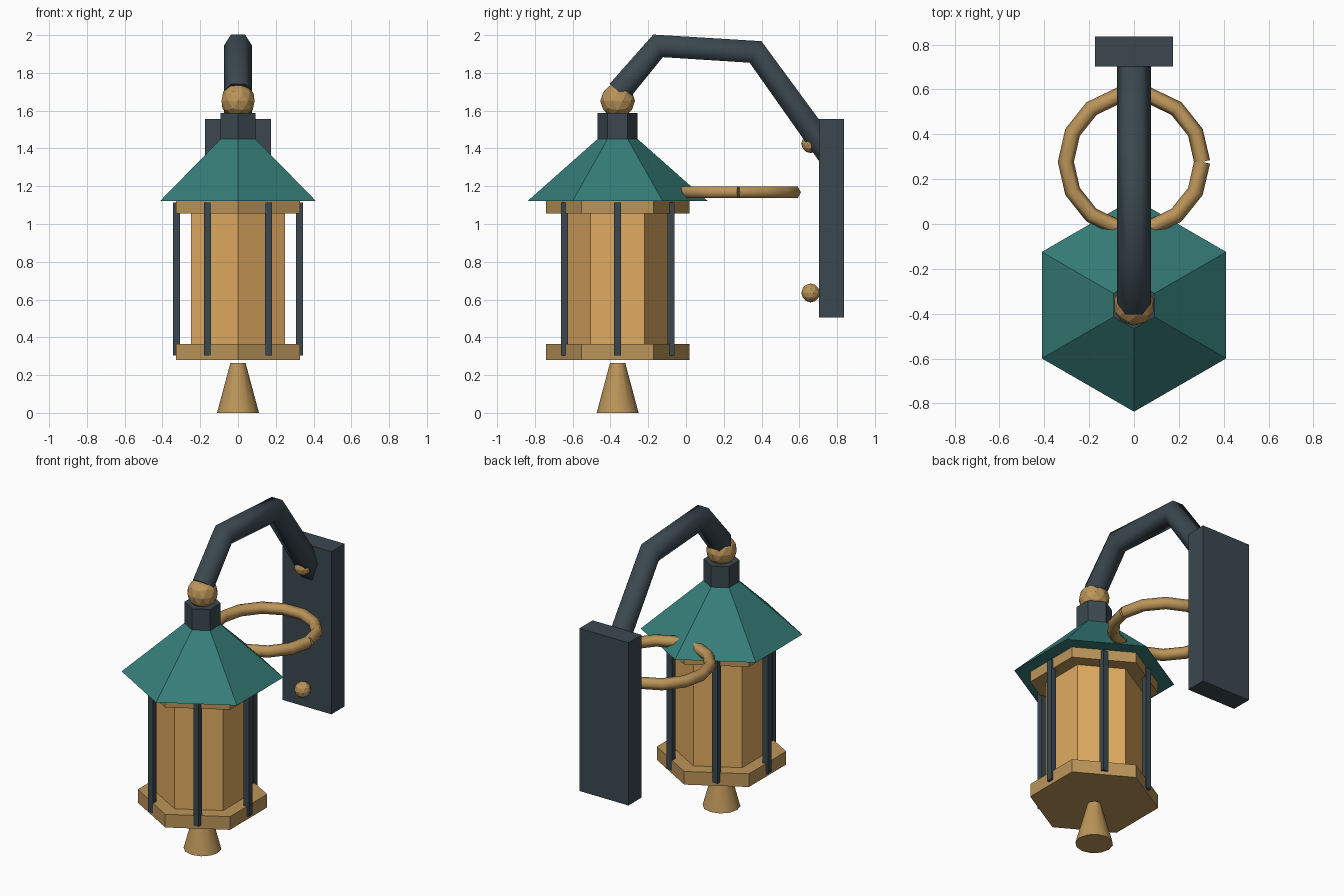
import bpy, bmesh, math
from mathutils import Vector, Matrix

if "Cube" in bpy.data.objects:
    bpy.data.objects.remove(bpy.data.objects["Cube"])

LY = -0.362  # lantern axis in y


def material(name, rgb):
    m = bpy.data.materials.new(name)
    m.diffuse_color = (*rgb, 1)
    m.use_nodes = True
    m.node_tree.nodes["Principled BSDF"].inputs["Base Color"].default_value = m.diffuse_color
    return m


IRON = material("iron", (0.043, 0.064, 0.078))
BRASS = material("brass", (0.50, 0.30, 0.10))
TEAL = material("teal", (0.036, 0.205, 0.188))
GLASS = material("amber_glass", (0.75, 0.41, 0.12))


def finish(name, bm, mat, smooth=None):
    bmesh.ops.recalc_face_normals(bm, faces=bm.faces)
    me = bpy.data.meshes.new(name)
    bm.to_mesh(me)
    bm.free()
    me.materials.append(mat)
    ob = bpy.data.objects.new(name, me)
    bpy.context.collection.objects.link(ob)
    if smooth:
        bpy.ops.object.select_all(action='DESELECT')
        bpy.context.view_layer.objects.active = ob
        ob.select_set(True)
        bpy.ops.object.shade_smooth_by_angle(angle=math.radians(smooth))
    return ob


def prism(name, r0, r1, z0, z1, mat, sides=6, smooth=None):
    # tapered polygon column on the lantern axis, one corner facing the front
    bm = bmesh.new()
    rings = [[bm.verts.new((r * math.sin(2 * math.pi * i / sides),
                            LY - r * math.cos(2 * math.pi * i / sides), z))
              for i in range(sides)] for r, z in ((r0, z0), (r1, z1))]
    for i in range(sides):
        j = (i + 1) % sides
        bm.faces.new((rings[0][i], rings[0][j], rings[1][j], rings[1][i]))
    bm.faces.new(rings[0])
    bm.faces.new(rings[1])
    return finish(name, bm, mat, smooth)


def box(name, centre, size, mat):
    bm = bmesh.new()
    bmesh.ops.create_cube(bm, size=1, matrix=Matrix.Translation(centre) @ Matrix.Diagonal((*size, 1)))
    return finish(name, bm, mat)


def ball(name, centre, r, mat):
    bm = bmesh.new()
    bmesh.ops.create_icosphere(bm, subdivisions=2, radius=r, matrix=Matrix.Translation(centre))
    return finish(name, bm, mat)


def tube(name, path, r, side_axis, mat, sides=6):
    # sweep a polygon along a path; side_axis(i) points across the tube
    bm = bmesh.new()
    pts = [Vector(p) for p in path]
    rings = []
    for i, p in enumerate(pts):
        t = Vector()
        if i > 0:
            t += (p - pts[i - 1]).normalized()
        if i < len(pts) - 1:
            t += (pts[i + 1] - p).normalized()
        t.normalize()
        up = side_axis.cross(t).normalized()
        side = t.cross(up)
        if abs(side_axis.z) > 0.5:
            side, up = up, side
        rings.append([bm.verts.new(p + r * (math.cos(a) * side + math.sin(a) * up))
                      for a in (2 * math.pi * k / sides for k in range(sides))])
    for a, b in zip(rings, rings[1:]):
        for k in range(sides):
            n = (k + 1) % sides
            bm.faces.new((a[k], a[n], b[n], b[k]))
    bm.faces.new(rings[0])
    bm.faces.new(rings[-1])
    return finish(name, bm, mat, 65)


# Lantern body
prism("finial", 0.111, 0.04, 0, 0.265, BRASS, sides=12, smooth=40)
prism("lower_flange", 0.38, 0.38, 0.28, 0.365, BRASS)
prism("glass_body", 0.286, 0.286, 0.36, 1.06, GLASS)
prism("upper_flange", 0.38, 0.38, 1.055, 1.125, BRASS)
prism("roof", 0.475, 0.106, 1.123, 1.45, TEAL)
prism("neck", 0.106, 0.106, 1.45, 1.587, IRON)

# Cage bars in front of each pane
for i in range(6):
    a = math.radians(60 * i)
    box(f"cage_bar_{i + 1}", (0.325 * math.cos(a), LY + 0.325 * math.sin(a), 0.708),
        (0.037, 0.037, 0.81), IRON)

# Ball joint, arm and wall plate
ball("ball_joint", (0, LY, 1.652), 0.092, BRASS)
tube("arm", [(0, -0.355, 1.70), (0, -0.148, 1.943), (0, 0.368, 1.911), (0, 0.76, 1.367)],
     0.075, Vector((1, 0, 0)), IRON)
box("wall_plate", (0, 0.77, 1.03), (0.35, 0.134, 1.05), IRON)
for label, z in (("lower", 0.635), ("upper", 1.425)):
    ball(f"{label}_bolt", (0, 0.66, z), 0.05, BRASS)

# Horizontal ring behind the roof
N = 14
tube("ring", [(0.304 * math.cos(2 * math.pi * i / N), 0.277 + 0.304 * math.sin(2 * math.pi * i / N), 1.168)
              for i in range(N + 1)], 0.036, Vector((0, 0, 1)), BRASS)
